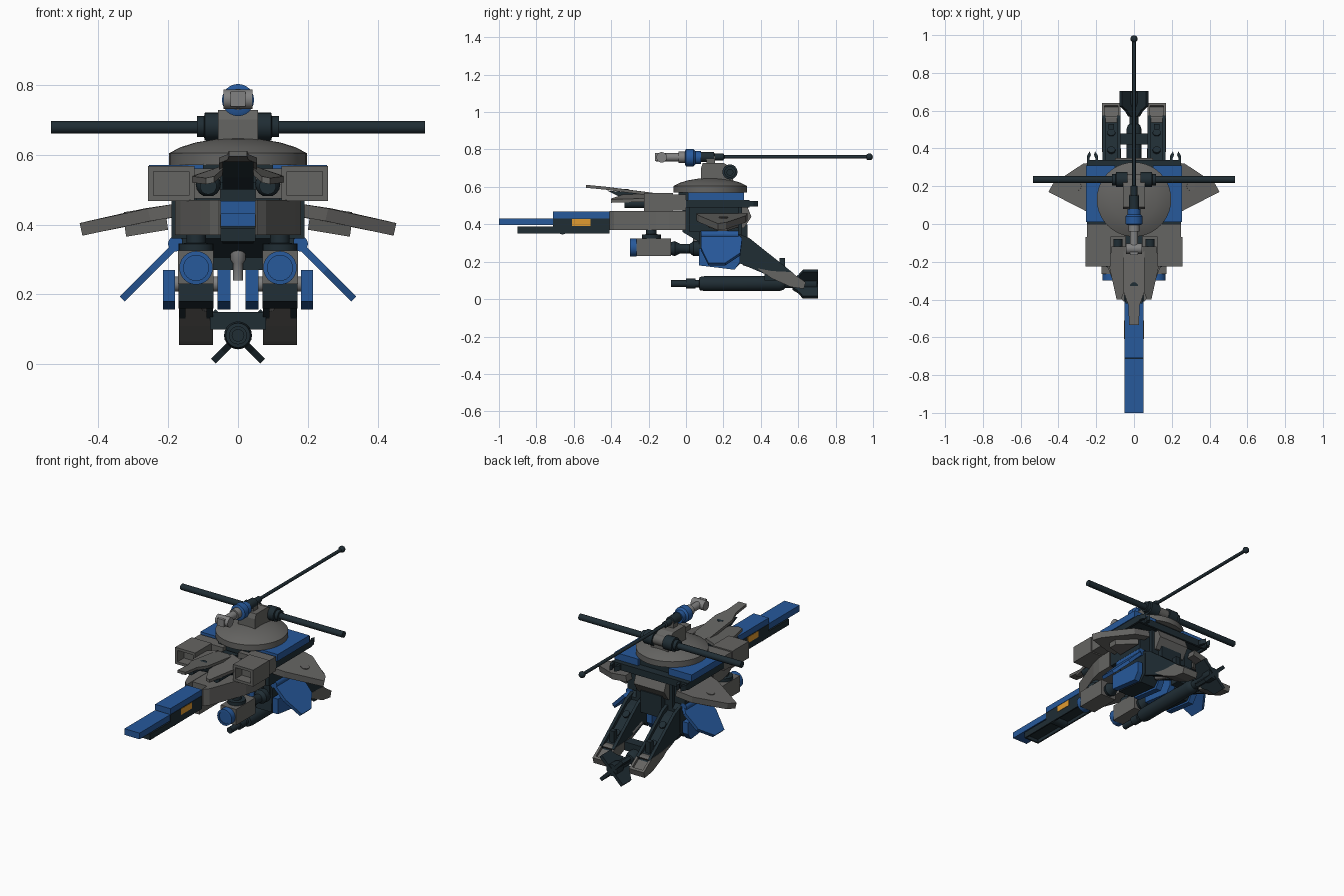
import bpy, bmesh, math
from mathutils import Vector, Matrix

if "Cube" in bpy.data.objects:
    bpy.data.objects.remove(bpy.data.objects["Cube"])

COL = {"blue": (0.02, 0.10, 0.33, 1), "dark": (0.014, 0.026, 0.034, 1),
       "grey": (0.13, 0.128, 0.122, 1), "light": (0.22, 0.22, 0.22, 1),
       "orange": (0.75, 0.33, 0.03, 1)}
MATS = {}
for key, rgba in COL.items():
    MATS[key] = bpy.data.materials.new(key)
    MATS[key].diffuse_color = rgba


def finish(name, bm, col, mirror=False, smooth=False):
    bmesh.ops.recalc_face_normals(bm, faces=bm.faces)
    me = bpy.data.meshes.new(name)
    bm.to_mesh(me)
    bm.free()
    ob = bpy.data.objects.new(name, me)
    bpy.context.collection.objects.link(ob)
    me.materials.append(MATS[col])
    if mirror:
        ob.modifiers.new("mirror", "MIRROR")
    if smooth:
        bpy.ops.object.select_all(action="DESELECT")
        ob.select_set(True)
        bpy.context.view_layer.objects.active = ob
        bpy.ops.object.shade_smooth_by_angle(angle=math.radians(35))
    return ob


def slab(name, pts, vec, col, mirror=False, recess=None):
    """Extrude a 3D polygon; recess = (face normal, rim, depth)."""
    bm = bmesh.new()
    f = bm.faces.new([bm.verts.new(p) for p in pts])
    r = bmesh.ops.extrude_face_region(bm, geom=[f], use_keep_orig=True)
    bmesh.ops.translate(bm, vec=vec, verts=[v for v in r["geom"] if isinstance(v, bmesh.types.BMVert)])
    bmesh.ops.recalc_face_normals(bm, faces=bm.faces)
    if recess:
        n, rim, depth = recess
        bm.normal_update()
        face = max(bm.faces, key=lambda q: q.normal.dot(Vector(n)))
        bmesh.ops.inset_region(bm, faces=[face], thickness=rim)
        ins = bmesh.ops.extrude_face_region(bm, geom=[face])
        bmesh.ops.translate(bm, vec=-Vector(n) * depth,
                            verts=[v for v in ins["geom"] if isinstance(v, bmesh.types.BMVert)])
        if face.is_valid:
            bmesh.ops.delete(bm, geom=[face], context="FACES_ONLY")
    return finish(name, bm, col, mirror)


def box(name, x0, x1, y0, y1, z0, z1, col, mirror=False, recess=None):
    return slab(name, [(x0, y0, z0), (x1, y0, z0), (x1, y1, z0), (x0, y1, z0)],
                (0, 0, z1 - z0), col, mirror, recess)


def side(name, x0, x1, yz, col, mirror=False, recess=None):
    return slab(name, [(x0, y, z) for y, z in yz], (x1 - x0, 0, 0), col, mirror, recess)


def lathe(name, prof, origin, axis, col, mirror=False, n=24):
    """Revolve (radius, distance) points round an axis through origin."""
    rot = Vector((0, 0, 1)).rotation_difference(Vector(axis)).to_matrix().to_4x4()
    bm = bmesh.new()
    pts = [(0, prof[0][1])] + list(prof) + [(0, prof[-1][1])]
    vs = [bm.verts.new((r, 0, t)) for r, t in pts]
    es = [bm.edges.new(p) for p in zip(vs, vs[1:])]
    bmesh.ops.spin(bm, geom=vs + es, cent=(0, 0, 0), axis=(0, 0, 1), angle=2 * math.pi, steps=n)
    bmesh.ops.remove_doubles(bm, verts=bm.verts, dist=1e-5)
    bmesh.ops.transform(bm, matrix=Matrix.Translation(origin) @ rot, verts=bm.verts)
    return finish(name, bm, col, mirror, True)


def rod(name, p0, p1, r, col, mirror=False, n=20):
    d = Vector(p1) - Vector(p0)
    return lathe(name, [(r, 0), (r, d.length)], p0, d.normalized(), col, mirror, n)


def ball(name, p, r, col, mirror=False):
    prof = [(r * math.sin(a * math.pi / 8), -r * math.cos(a * math.pi / 8)) for a in range(1, 8)]
    return lathe(name, prof, p, (0, 0, 1), col, mirror, 16)


# Front blade
box("blade_top", -.05, .05, -.71, -.41, .432, .467, "blue")
box("blade_tip", -.05, .05, -1.0, -.712, .395, .432, "blue")
box("blade_underside", -.05, .05, -.9, -.41, .352, .388, "dark", recess=((0, 0, -1), .012, .02))
box("blade_core", -.05, .05, -.71, -.3, .388, .43, "dark")
box("blade_orange_tile", -.052, .052, -.61, -.51, .392, .428, "orange")
rod("blade_pin", (-.045, -.66, .38), (.045, -.66, .38), .034, "dark")

# Curved bow of the hull
bow = [(.055, -.41), (.08, -.385), (.105, -.32), (.135, -.24), (.165, -.16), (.18, -.09), (.18, 0)]
slab("hull_bow_side", [(x, y, .37) for x, y in bow] + [(.05, 0, .37), (.05, -.41, .37)],
     (0, 0, .10), "grey", True)
box("hull_bow_deck", -.05, .05, -.36, .02, .41, .468, "grey")

# Nose canopy with swept side vanes
slab("nose_beak", [(-.026, -.535, .595), (.026, -.535, .595), (.03, -.43, .585), (.055, -.36, .575),
                   (.055, -.12, .545), (-.055, -.12, .545), (-.055, -.36, .575), (-.03, -.43, .585)],
     (0, 0, .016), "grey")
side("nose_keel", -.045, .045, [(-.42, .58), (-.33, .535), (-.2, .5), (-.05, .5), (-.05, .54), (-.2, .56)], "dark")
slab("nose_vane", [(.045, -.34, .54), (.068, -.40, .52), (.092, -.40, .515), (.13, -.23, .52),
                   (.12, -.12, .525), (.045, -.12, .55)], (0, 0, .018), "grey", True)
rod("nose_hole", (0, -.33, .575), (0, -.33, .588), .022, "dark")
rod("nose_barrel", (.085, -.33, .51), (.085, -.08, .51), .024, "dark", True)
ball("nose_joint", (.085, -.18, .515), .036, "dark", True)

# Square intakes
box("intake", .125, .257, -.225, -.07, .468, .567, "grey", True, ((0, -1, 0), .022, .06))
box("intake_bracket", .05, .25, -.07, .0, .475, .56, "grey", True)

# Hull core and deck plates
side("hull_core", -.12, .12, [(-.02, .5), (-.02, .36), (.08, .3), (.3, .3), (.3, .5)], "dark")
box("hull_shoulder", .1, .19, .02, .28, .36, .49, "dark", True)
box("deck_plate", -.25, .25, .0, .34, .49, .53, "dark", recess=((0, 0, -1), .02, .015))
box("deck_tile", .1, .255, .01, .31, .53, .57, "blue", True)
box("deck_filler", -.1, .1, -.04, .29, .52, .575, "dark")
side("tail_slope", -.1, .1, [(.26, .49), (.33, .49), (.35, .44), (.31, .38), (.26, .38)], "grey")
box("tail_block", -.07, .07, .28, .33, .27, .40, "dark")
slab("tail_clip_inner", [(.19, .33, .495), (.205, .33, .495), (.205, .35, .495), (.212, .365, .495),
                         (.206, .385, .495), (.19, .36, .495)], (0, 0, .03), "dark", True)
slab("tail_clip_outer", [(.25, .33, .495), (.235, .33, .495), (.235, .35, .495), (.228, .365, .495),
                         (.234, .385, .495), (.25, .36, .495)], (0, 0, .03), "dark", True)

# Dome and rotor mast
lathe("dome", [(.197, 0), (.197, .034), (.165, .051), (.12, .065), (.06, .075), (.02, .077)],
      (0, .13, .57), (0, 0, 1), "grey", n=40)
side("mast", -.057, .057, [(.08, .62), (.25, .62), (.25, .70), (.2, .728), (.09, .728), (.08, .7)], "grey")
lathe("rotor_blade", [(.018, .0), (.018, .49)], (.045, .235, .678), (1, 0, 0), "dark", True)
lathe("rotor_sleeve", [(.04, -.01), (.04, .05), (.03, .052), (.03, .072)],
      (.045, .235, .68), (1, 0, 0), "dark", True)
lathe("rotor_collar", [(.03, 0), (.03, .045)], (.0, .235, .68), (1, 0, 0), "grey", True)
box("antenna_bracket", -.025, .025, .11, .155, .70, .765, "grey")

# Antenna with nozzle
lathe("antenna", [(.027, .075), (.027, .15), (.018, .152), (.018, .2), (.0095, .205), (.0095, .97)],
      (0, 0, .76), (0, 1, 0), "dark", n=16)
ball("antenna_tip", (0, .98, .76), .019, "dark")
lathe("antenna_ring", [(.036, -.005), (.046, .0), (.046, .04), (.035, .05), (.035, .08)],
      (0, 0, .756), (0, 1, 0), "blue")
lathe("nozzle", [(.022, -.16), (.022, -.04), (.03, -.04), (.03, 0)], (0, 0, .758), (0, 1, 0), "light")
rod("nozzle_cross", (-.042, -.13, .758), (.042, -.13, .758), .028, "light")
box("nozzle_plate", -.022, .022, -.165, -.14, .737, .78, "light")

# Side wings
slab("wing", [(.16, .05, .425), (.25, .07, .41), (.445, .17, .368), (.42, .215, .374), (.26, .32, .41),
              (.16, .33, .425)], (.008, 0, .036), "grey", True)
slab("wing_rib", [(.2, .12, .385), (.32, .17, .365), (.32, .22, .365), (.2, .28, .385)],
     (.005, 0, .035), "grey", True)
rod("wing_stud", (.3, .2, .42), (.303, .2, .439), .024, "grey", True)

# Angled blue fins
fin = [(0, .08), (.0, .28), (.03, .3), (.14, .29), (.215, .21), (.215, .12), (.1, .08)]
c = .7071
slab("blue_fin", [(.172 + d * c, y, .332 - d * c) for d, y in fin], (.014, 0, .014), "blue", True)
rod("fin_hinge", (.178, .08, .345), (.178, .28, .345), .022, "blue", True)

# Engine pods below the hull
box("pod", .07, .172, -.265, -.08, .23, .325, "grey", True)
lathe("pod_cap", [(.048, 0), (.048, -.035), (.036, -.036), (.036, -.031), (.02, -.031)],
      (.12, -.264, .276), (0, 1, 0), "blue", True)
lathe("pod_post", [(.05, 0), (.05, .02), (.028, .022), (.028, .05)], (.12, -.185, .325), (0, 0, 1), "dark", True)
lathe("pod_neck", [(.034, 0), (.04, .02), (.025, .05), (.025, .1), (.04, .12), (.04, .2)],
      (.12, -.08, .27), (0, 1, 0), "dark", True)
lathe("centre_pin", [(.015, 0), (.015, .05), (.022, .06), (.022, .1)], (0, .06, .24), (0, 0, 1), "light")
box("belly_beam", -.16, .16, .07, .15, .27, .37, "dark")

# Thighs with blue side plates
thigh = [(.07, .18), (.26, .16), (.3, .2), (.3, .33), (.24, .38), (.09, .36)]
side("thigh", .07, .17, thigh, "dark", True)
plate = [(.07, .18), (.26, .157), (.29, .2), (.29, .265), (.07, .27)]
side("thigh_plate_outer", .18, .215, plate, "blue", True)
side("thigh_plate_inner", .022, .058, plate, "blue", True)
rod("thigh_axle", (.03, .2, .23), (.19, .2, .23), .022, "light", True)

# Sloping rear legs with channel walls and toes
shin = [(.28, .32), (.34, .30), (.57, .12), (.55, .09), (.42, .145), (.3, .2)]
side("leg_core", .09, .15, shin, "dark", True)
wall = [(.28, .35), (.34, .325), (.575, .138), (.55, .085), (.42, .135), (.29, .19)]
side("leg_wall_inner", .072, .09, wall, "dark", True)
side("leg_wall_outer", .15, .168, wall, "dark", True)
toe = [(.56, .145), (.64, .09), (.63, .055), (.56, .065), (.46, .11), (.38, .165), (.46, .15)]
side("leg_toe", .071, .169, toe, "grey", True, ((0, .6, .8), .02, .015))
box("leg_lug", .105, .135, .5, .53, .13, .22, "dark", True)
for i, y in enumerate((.37, .46)):
    z = .277 - (y - .34) * .85
    rod("leg_stud_%d" % i, (.12, y, z - .01), (.12, y + .025, z + .02), .021, "dark", True, 14)
rod("leg_ball_link", (.09, .31, .2), (.09, .4, .17), .02, "light", True)

# Underslung cannon with crossed tail fins, held between the feet
lathe("cannon", [(.018, -.08), (.018, -.0), (.026, .0), (.026, .05), (.02, .052), (.02, .07), (.035, .072),
                 (.04, .1), (.04, .5), (.034, .52), (.025, .53), (.025, .62), (.035, .64), (.035, .7)],
      (0, 0, .083), (0, 1, 0), "dark", n=20)
for sz in (1, -1):
    prof = [(.0, .57), (.035, .57), (.06, .6), (.1, .625), (.1, .705), (0, .705)]
    slab("cannon_fin_%s" % ("top" if sz > 0 else "bottom"),
         [(d * c + .007, y, .08 + sz * (d * c - .007)) for d, y in prof],
         (-.014, 0, sz * .014), "dark", True)
box("cannon_bridge", -.08, .08, .42, .48, .1, .15, "dark")

for m in bpy.data.materials:
    if m.users and not m.is_grease_pencil:
        m.use_nodes = True
        m.node_tree.nodes["Principled BSDF"].inputs["Base Color"].default_value = m.diffuse_color
